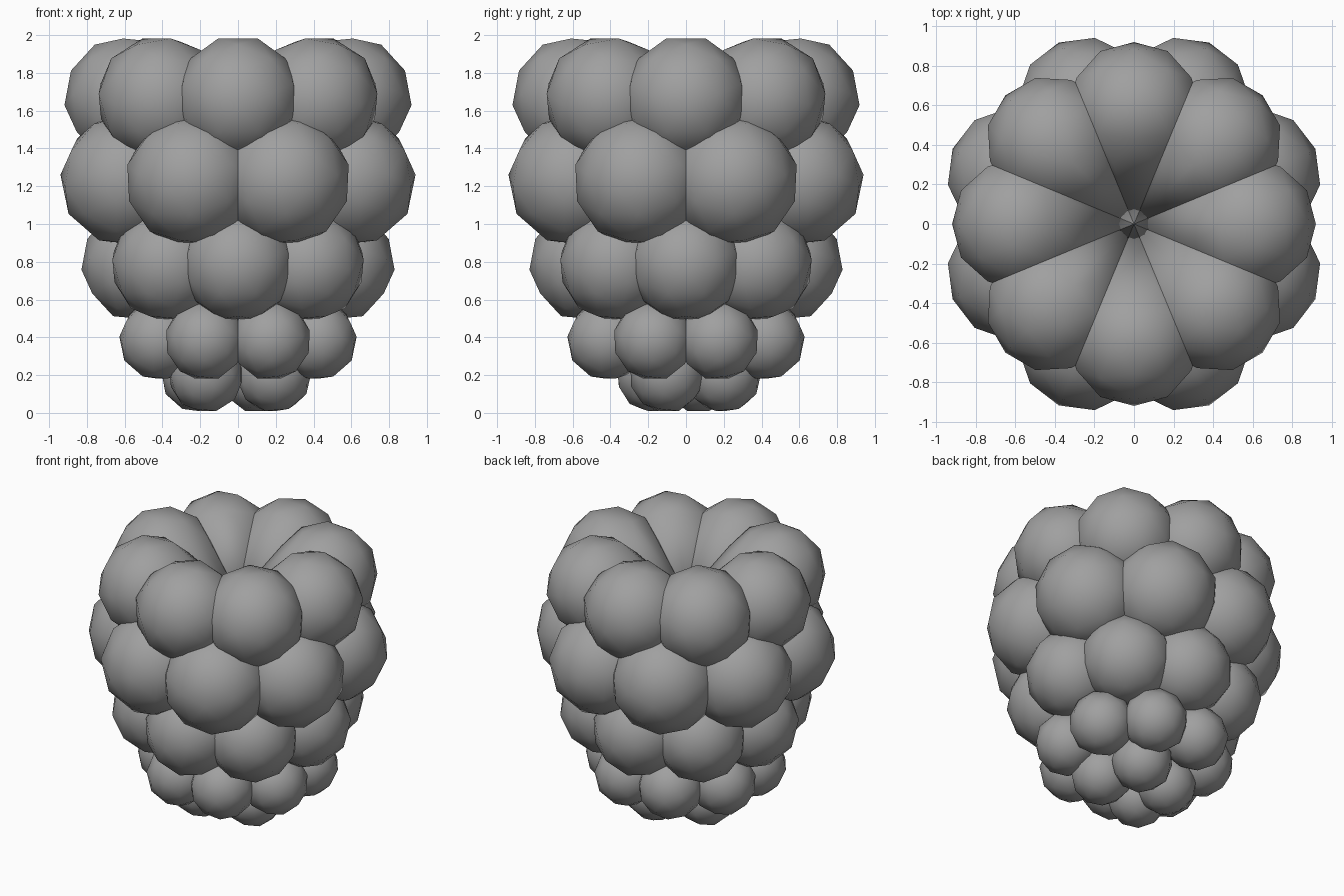
import bpy, bmesh
from math import radians, sin, cos, atan2
from mathutils import Matrix, Vector

cube = bpy.data.objects.get("Cube")
if cube:
    bpy.data.objects.remove(cube, do_unlink=True)

grey = bpy.data.materials.new("berry_grey")
grey.use_nodes = True
colour = (0.35, 0.35, 0.35, 1)
grey.diffuse_color = colour
grey.node_tree.nodes["Principled BSDF"].inputs["Base Color"].default_value = colour

# Turns an icosphere so that an edge, not a corner, points up
TILT = Matrix.Rotation(radians(31.72), 4, 'Y')


def drupelet(name, angle, reach, z, radius, apex=None):
    """Low-poly bead facing outwards; with an apex it tapers to the hollow core."""
    bm = bmesh.new()
    place = (Matrix.Rotation(angle, 4, 'Z')
             @ Matrix.Translation((reach, 0, z)) @ TILT)
    bmesh.ops.create_icosphere(bm, subdivisions=2, radius=radius, matrix=place)
    if apex is not None:
        bm.verts.new((0, 0, apex))
        hull = bmesh.ops.convex_hull(bm, input=bm.verts[:])
        spare = [v for v in hull["geom_interior"] if isinstance(v, bmesh.types.BMVert)]
        bmesh.ops.delete(bm, geom=spare, context='VERTS')
        bmesh.ops.recalc_face_normals(bm, faces=bm.faces[:])
    for face in bm.faces:
        face.smooth = True
    mesh = bpy.data.meshes.new(name)
    bm.to_mesh(mesh)
    bm.free()
    mesh.materials.append(grey)
    obj = bpy.data.objects.new(name, mesh)
    bpy.context.collection.objects.link(obj)


# Rings of eight: name, first angle, reach, height, radius, funnel apex
rings = [
    ("top_drupelet", 0, 0.58, 1.66, 0.34, 1.55),
    ("upper_drupelet", 22.5, 0.64, 1.23, 0.353, None),
    ("middle_drupelet", 0, 0.525, 0.785, 0.305, None),
    ("lower_drupelet", 22.5, 0.45, 0.385, 0.215, None),
]
for name, start, reach, z, radius, apex in rings:
    for i in range(8):
        drupelet(f"{name}_{i + 1}", radians(start + 45 * i), reach, z, radius, apex)

# Loose cluster at the tip
tip = [(-0.17, -0.17), (0.19, -0.1), (0.1, 0.2), (-0.21, 0.07)]
for i, (x, y) in enumerate(tip):
    drupelet(f"tip_drupelet_{i + 1}", atan2(y, x), Vector((x, y)).length, 0.2, 0.2)
